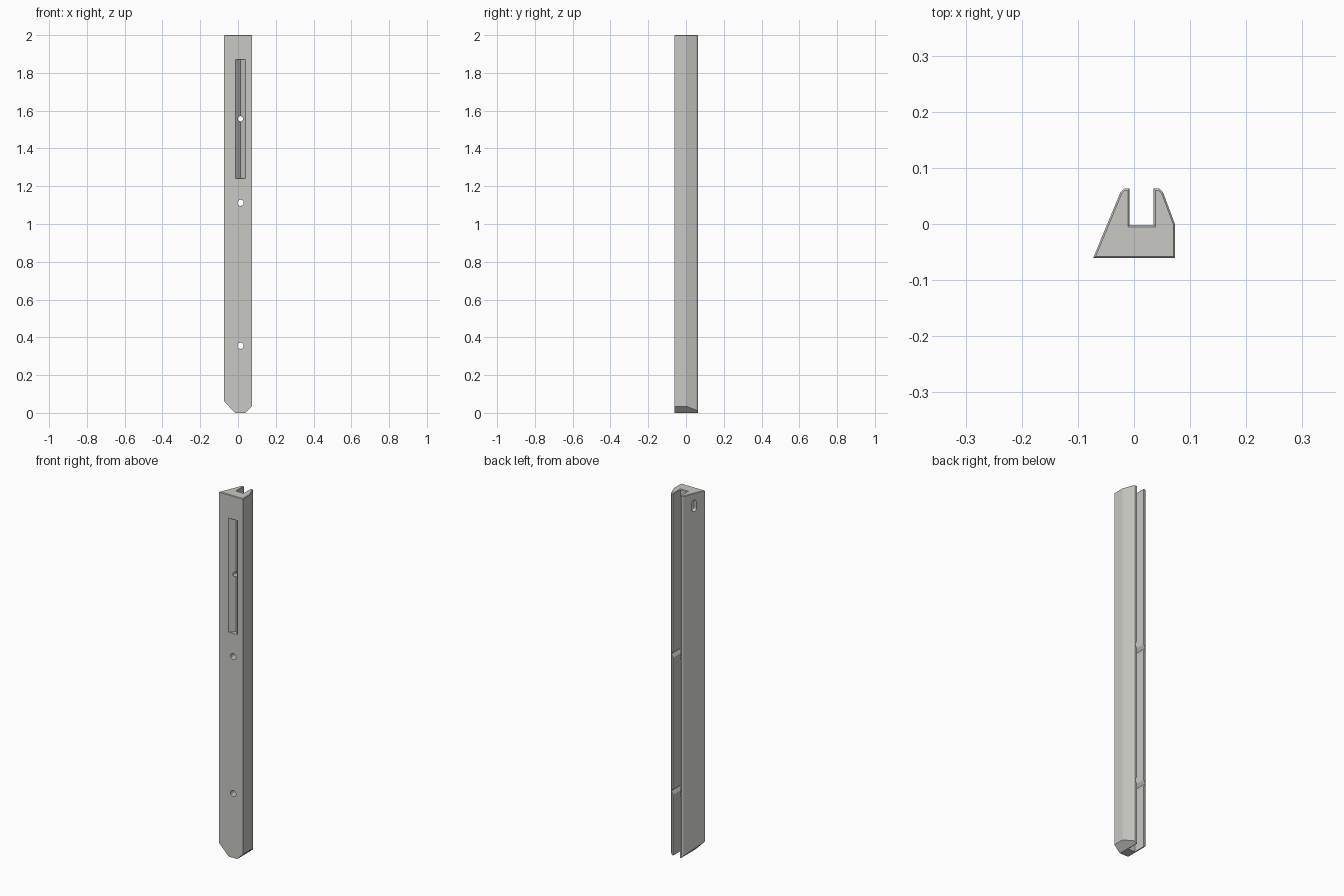
import bpy, bmesh, math
from mathutils import Matrix, Vector

if "Cube" in bpy.data.objects:
    bpy.data.objects.remove(bpy.data.objects["Cube"])

grey = bpy.data.materials.new("warm grey")
grey.diffuse_color = (0.58, 0.58, 0.55, 1)
grey.use_nodes = True
grey.node_tree.nodes["Principled BSDF"].inputs["Base Color"].default_value = grey.diffuse_color


def prism(name, points, depth, matrix=Matrix(), chamfer=0):
    """Extrude a closed 2D outline along local z, optionally chamfering the far end."""
    bm = bmesh.new()
    base = bm.faces.new([bm.verts.new((x, y, 0)) for x, y in points])
    out = bmesh.ops.extrude_face_region(bm, geom=[base])["geom"]
    top = [g for g in out if isinstance(g, bmesh.types.BMVert)]
    bmesh.ops.translate(bm, verts=top, vec=(0, 0, depth))
    bmesh.ops.recalc_face_normals(bm, faces=bm.faces[:])
    if chamfer:
        edges = [e for e in bm.edges if all(v.co.z > depth - 1e-4 for v in e.verts)]
        bmesh.ops.bevel(bm, geom=edges, offset=chamfer, segments=1, affect='EDGES')
    bm.transform(matrix)
    bmesh.ops.recalc_face_normals(bm, faces=bm.faces[:])
    mesh = bpy.data.meshes.new(name)
    bm.to_mesh(mesh)
    bm.free()
    mesh.materials.append(grey)
    ob = bpy.data.objects.new(name, mesh)
    bpy.context.collection.objects.link(ob)
    return ob


def ring(radius, sides, turn=0.0):
    return [(radius * math.cos(turn + math.tau * i / sides),
             radius * math.sin(turn + math.tau * i / sides)) for i in range(sides)]


def along_y(x, y, z):
    """Place local z along +y, with local x kept along x."""
    return Matrix.Translation((x, y, z)) @ Matrix.Rotation(-math.pi / 2, 4, 'X')


# Post with a channel open at the back
outline = [(-0.073, -0.061), (0.073, -0.061), (0.073, 0.0), (0.052, 0.056),
           (0.045, 0.063), (0.035, 0.063), (0.035, -0.002), (-0.008, -0.002),
           (-0.008, 0.063), (-0.017, 0.063), (-0.024, 0.057)]
post = prism("channel_post", outline, 2.0, chamfer=0.003)


def cut(cutter):
    cutter.hide_render = True
    cutter.hide_viewport = True
    cutter.display_type = 'WIRE'
    mod = post.modifiers.new(cutter.name, 'BOOLEAN')
    mod.operation = 'DIFFERENCE'
    mod.solver = 'EXACT'
    mod.object = cutter


# Slanted corners at the foot (outline in x, -z)
cut(prism("foot_cutter_left", [(-0.135, -0.122), (-0.135, 0.1), (0.085, 0.1)], 0.3,
          along_y(0, -0.15, 0)))
cut(prism("foot_cutter_right", [(0.135, -0.097), (0.135, 0.1), (-0.062, 0.1)], 0.3,
          along_y(0, -0.15, 0)))

# V-shaped groove in the front
cut(prism("groove_cutter", [(-0.024, -0.071), (0.050, -0.071), (0.013, -0.034)], 0.63,
          Matrix.Translation((0, 0, 1.24))))

# Screw holes, two of them with hexagonal pockets that notch the channel walls
for label, z, radius in (("upper", 1.557, 0.014), ("middle", 1.112, 0.017), ("lower", 0.355, 0.017)):
    cut(prism(label + "_hole_cutter", ring(radius, 12), 0.09, along_y(0.0135, -0.08, z)))
    if label != "upper":
        cut(prism(label + "_pocket_cutter", ring(0.032, 6), 0.1, along_y(0.0135, -0.012, z)))

# Oblong recess near the top of the sloping left side
a, b = Vector((-0.073, -0.061, 0)), Vector((-0.024, 0.057, 0))
tangent = (b - a).normalized()
inward = Vector((tangent.y, -tangent.x, 0))
oblong = [(x, y + (0.018 if y > 0 else -0.018)) for x, y in ring(0.014, 12, math.pi / 12)]
frame = Matrix((tangent, Vector((0, 0, 1)), inward)).transposed().to_4x4()
frame.translation = (a + b) / 2 + Vector((0, 0, 1.93)) - inward * 0.02
cut(prism("side_recess_cutter", oblong, 0.045, frame))
